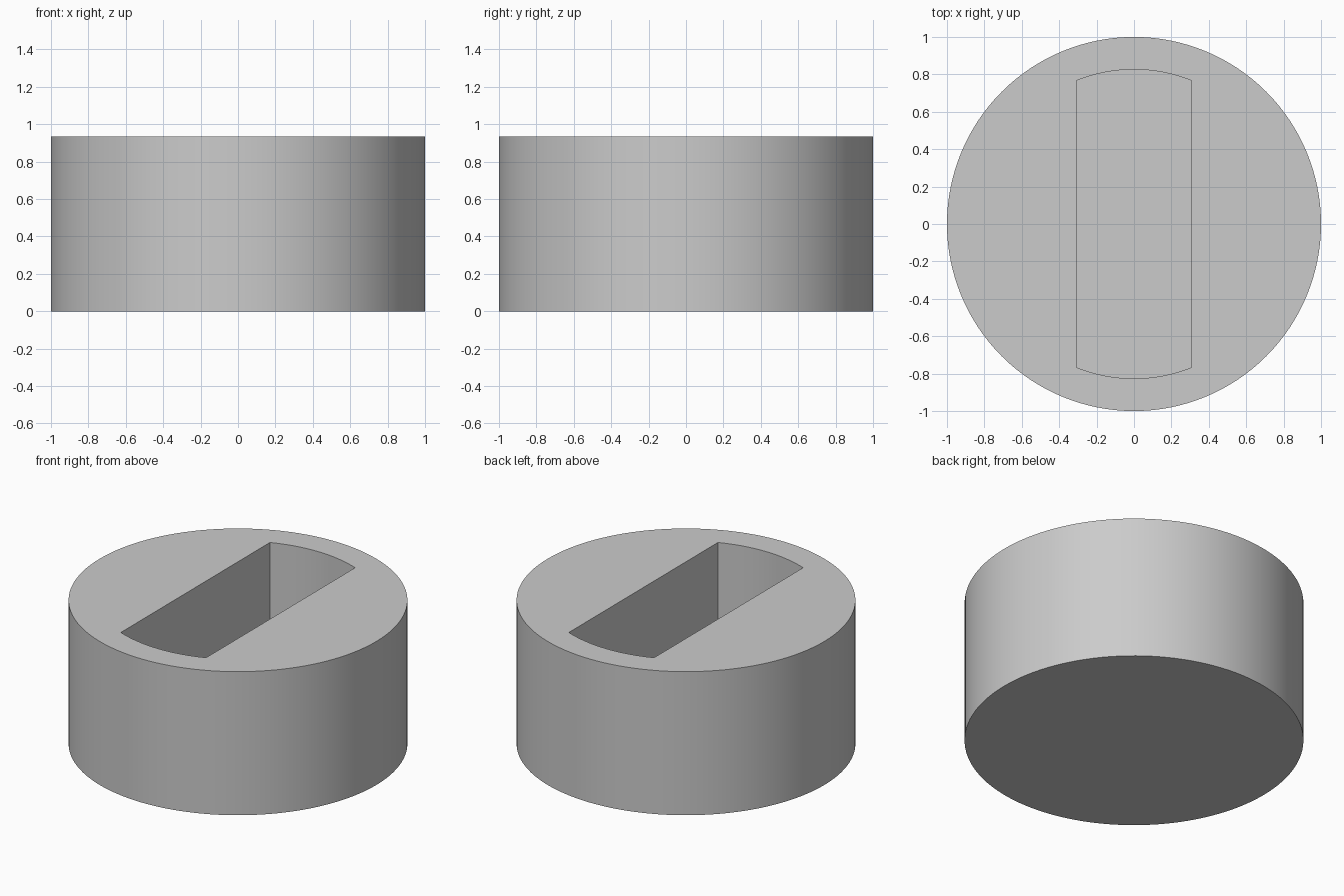
import bpy
import bmesh
import math

OUTER_RADIUS = 1.0
HEIGHT = 0.935
SLOT_RADIUS = 0.826
SLOT_HALF_WIDTH = 0.307
FLOOR = 0.17
SIDES = 128
ARC_STEPS = 16

cube = bpy.data.objects.get("Cube")
if cube:
    bpy.data.objects.remove(cube, do_unlink=True)

grey = bpy.data.materials.new("plain grey")
colour = (0.6, 0.6, 0.6, 1)
grey.diffuse_color = colour
grey.use_nodes = True
for node in grey.node_tree.nodes:
    if node.type == "BSDF_PRINCIPLED":
        node.inputs["Base Color"].default_value = colour


def arc(radius, start, end, steps):
    """Points along an arc, both ends included."""
    angles = (start + (end - start) * i / steps for i in range(steps + 1))
    return [(radius * math.cos(a), radius * math.sin(a)) for a in angles]


def prism(name, outline, bottom, top):
    """Closed solid made by raising a flat outline."""
    bm = bmesh.new()
    base = bm.faces.new([bm.verts.new((x, y, bottom)) for x, y in outline])
    raised = bmesh.ops.extrude_face_region(bm, geom=[base], use_keep_orig=True)
    verts = [g for g in raised["geom"] if isinstance(g, bmesh.types.BMVert)]
    bmesh.ops.translate(bm, verts=verts, vec=(0, 0, top - bottom))
    bmesh.ops.recalc_face_normals(bm, faces=bm.faces)
    mesh = bpy.data.meshes.new(name)
    bm.to_mesh(mesh)
    bm.free()
    mesh.materials.append(grey)
    obj = bpy.data.objects.new(name, mesh)
    bpy.context.collection.objects.link(obj)
    return obj


# Round body
circle = arc(OUTER_RADIUS, 0, 2 * math.pi, SIDES)[:-1]
body = prism("round_body", circle, 0, HEIGHT)

# Slot with straight sides and curved ends, open at the top
corner = math.acos(SLOT_HALF_WIDTH / SLOT_RADIUS)
back_end = arc(SLOT_RADIUS, corner, math.pi - corner, ARC_STEPS)
front_end = [(-x, -y) for x, y in back_end]
cutter = prism("slot_cutter", back_end + front_end, FLOOR, HEIGHT + 0.2)
cutter.hide_render = True

cut = body.modifiers.new("slot", "BOOLEAN")
cut.operation = "DIFFERENCE"
cut.solver = "EXACT"
cut.object = cutter

# Apply the cut, drop the helper and smooth the curved walls
bpy.ops.object.select_all(action="DESELECT")
body.select_set(True)
bpy.context.view_layer.objects.active = body
bpy.ops.object.modifier_apply(modifier=cut.name)
bpy.data.objects.remove(cutter, do_unlink=True)
bpy.ops.object.shade_smooth_by_angle(angle=math.radians(30))
